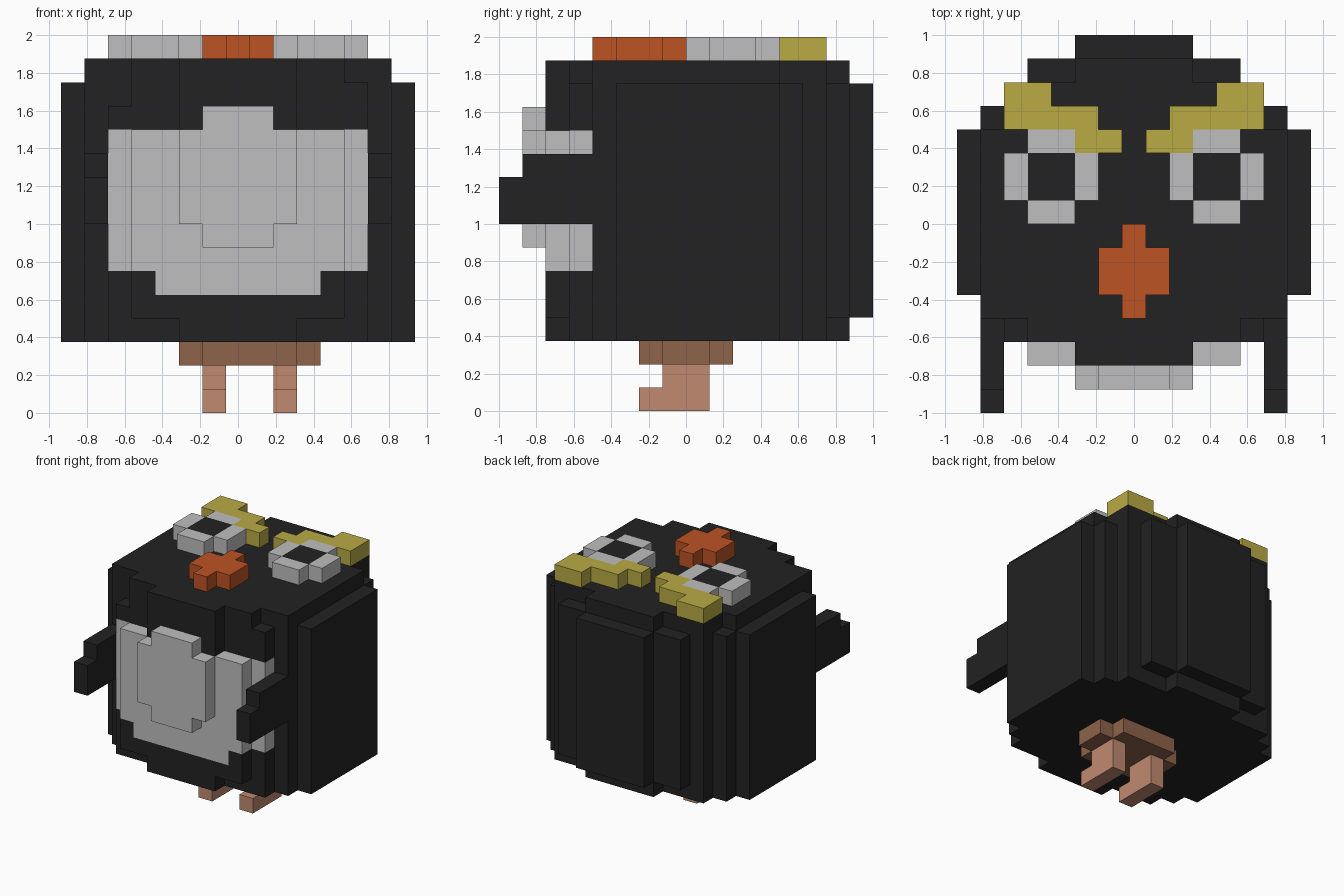
import bpy, bmesh, math
from mathutils import Vector

cube = bpy.data.objects.get("Cube")
if cube:
    bpy.data.objects.remove(cube, do_unlink=True)

UNIT = 0.125                              # size of one block
ORIGIN = Vector((-0.9375, -1.0, 0.0))     # corner of the 15 x 16 x 16 block grid
COLUMNS = 15


def material(name, rgb):
    m = bpy.data.materials.new(name)
    m.use_nodes = True
    m.diffuse_color = (*rgb, 1)
    bsdf = m.node_tree.nodes["Principled BSDF"]
    bsdf.inputs["Base Color"].default_value = (*rgb, 1)
    bsdf.inputs["Roughness"].default_value = 0.9
    return m


black = material("charcoal", (0.016, 0.016, 0.016))
pale = material("pale grey", (0.52, 0.52, 0.52))
gold = material("gold", (0.491, 0.407, 0.060))
orange = material("orange", (0.508, 0.087, 0.018))
brown = material("brown", (0.275, 0.125, 0.069))
skin = material("light tan", (0.527, 0.254, 0.162))


def cells(*boxes):
    """Blocks filled by boxes (x0, x1, y0, y1, z0, z1), ends exclusive."""
    return {(i, j, k) for x0, x1, y0, y1, z0, z1 in boxes
            for i in range(x0, x1) for j in range(y0, y1) for k in range(z0, z1)}


def mirrored(blocks):
    return {(COLUMNS - 1 - i, j, k) for i, j, k in blocks}


def build(name, blocks, mats, rule=lambda cell: 0):
    """Skin the outside of a set of blocks, coloured per block by rule."""
    bm = bmesh.new()
    verts = {}

    def vert(p):
        if p not in verts:
            verts[p] = bm.verts.new(ORIGIN + Vector(p) * UNIT)
        return verts[p]

    for cell in sorted(blocks):
        for axis in range(3):
            for side in (0, 1):
                near = list(cell)
                near[axis] += 2 * side - 1
                if tuple(near) in blocks:
                    continue
                u, v = (axis + 1) % 3, (axis + 2) % 3
                corners = []
                for a, b in ((0, 0), (1, 0), (1, 1), (0, 1)):
                    p = list(cell)
                    p[axis] += side
                    p[u] += a
                    p[v] += b
                    corners.append(vert(tuple(p)))
                face = bm.faces.new(corners if side else corners[::-1])
                face.material_index = rule(cell)
    # Merge flat regions of one colour
    bmesh.ops.dissolve_limit(bm, angle_limit=math.radians(1), verts=bm.verts[:],
                             edges=bm.edges[:], delimit={'MATERIAL'})
    mesh = bpy.data.meshes.new(name)
    bm.to_mesh(mesh)
    bm.free()
    for m in mats:
        mesh.materials.append(m)
    obj = bpy.data.objects.new(name, mesh)
    bpy.context.scene.collection.objects.link(obj)
    return obj


# Rounded body, in layers from front to back
body = cells(
    (5, 10, 1, 2, 8, 12), (6, 9, 1, 2, 7, 13),          # bulging belly
    (5, 10, 2, 3, 3, 15), (3, 12, 2, 3, 4, 12),         # chest
    (3, 12, 3, 4, 3, 15),
    (2, 3, 3, 4, 3, 13), (12, 13, 3, 4, 3, 14),         # front corners
    (1, 14, 4, 5, 3, 15),
    (0, 15, 5, 12, 3, 14), (1, 14, 5, 12, 14, 15),      # widest band
    (1, 14, 12, 13, 3, 14), (2, 13, 12, 13, 14, 15),
    (2, 13, 13, 14, 3, 15),
    (5, 10, 14, 15, 3, 15), (3, 12, 14, 15, 4, 14),     # back
    (5, 10, 15, 16, 4, 14))


def belly_rule(cell):
    i, j, k = cell
    patch = ((2 <= i < 13 and 6 <= k < 12) or (4 <= i < 11 and k == 5)
             or (6 <= i < 9 and k == 12))
    return 1 if j < 4 and patch else 0


build("body", body, [black, pale], belly_rule)

# Paired parts, given for the left (+x) side
flipper = cells((13, 14, 0, 1, 8, 10), (13, 14, 1, 4, 8, 11))
eye = cells((10, 12, 8, 12, 15, 16), (9, 13, 9, 11, 15, 16))
brow = cells((11, 13, 12, 14, 15, 16), (9, 11, 12, 13, 15, 16), (8, 10, 11, 12, 15, 16))


def pupil_rule(cell):
    return 1 if 9 <= cell[1] < 11 and cell[0] in (3, 4, 10, 11) else 0


for side, place in (("left", set), ("right", mirrored)):
    build(side + "_flipper", place(flipper), [black])
    build(side + "_eye", place(eye), [pale, black], pupil_rule)
    build(side + "_eyebrow", place(brow), [gold])

# Beak
build("beak", cells((6, 9, 5, 7, 15, 16), (7, 8, 4, 8, 15, 16)), [orange])

# Hips and legs, with toes pointing forward
build("hips", cells((5, 11, 7, 9, 2, 3), (6, 10, 6, 10, 2, 3)), [brown])
for side, x in (("right", 6), ("left", 9)):
    build(side + "_leg", cells((x, x + 1, 7, 9, 0, 2), (x, x + 1, 6, 7, 0, 1)), [skin])
